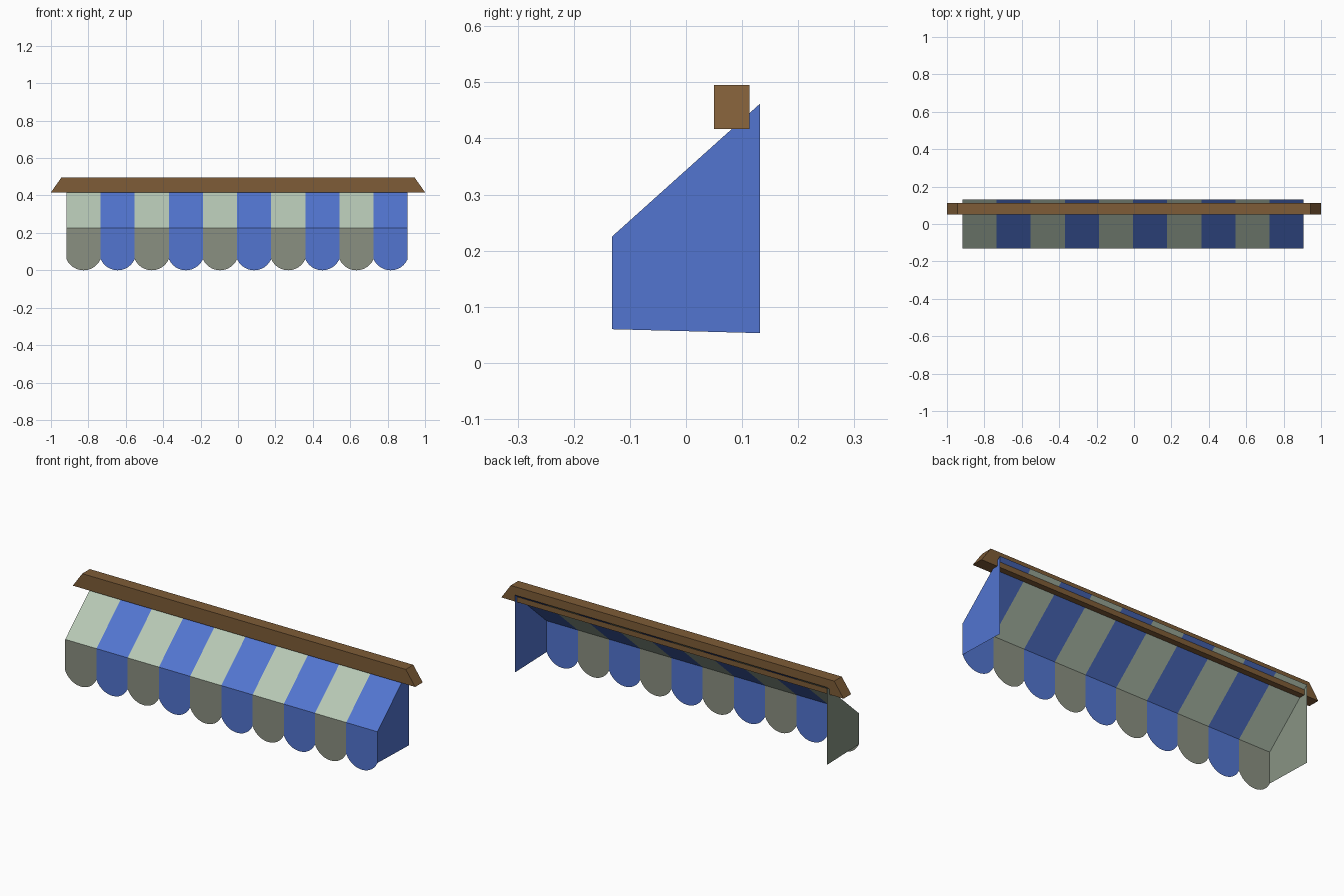
import bpy
import bmesh
import math

cube = bpy.data.objects.get("Cube")
if cube:
    bpy.data.objects.remove(cube, do_unlink=True)


def material(name, *rgb):
    """Flat material from 0-255 display colour."""
    lin = [((c / 255 + 0.055) / 1.055) ** 2.4 for c in rgb] + [1]
    m = bpy.data.materials.new(name)
    m.use_nodes = True
    m.diffuse_color = lin
    bsdf = next(n for n in m.node_tree.nodes if n.type == "BSDF_PRINCIPLED")
    bsdf.inputs["Base Color"].default_value = lin
    return m


BLUE = material("blue canvas", 82, 117, 208)
PALE = material("pale green canvas", 183, 200, 181)
GREY = material("grey valance canvas", 138, 144, 129)
SIDE_GREY = material("grey green side canvas", 136, 148, 132)
WOOD = material("brown wood", 126, 92, 55)


def build(name, polygons, mats):
    """Mesh from point loops; materials alternate from face to face."""
    bm = bmesh.new()
    for i, loop in enumerate(polygons):
        face = bm.faces.new([bm.verts.new(p) for p in loop])
        face.material_index = i % len(mats)
    bmesh.ops.remove_doubles(bm, verts=bm.verts, dist=0.0001)
    mesh = bpy.data.meshes.new(name)
    bm.to_mesh(mesh)
    bm.free()
    for m in mats:
        mesh.materials.append(m)
    obj = bpy.data.objects.new(name, mesh)
    bpy.context.collection.objects.link(obj)
    return obj


STRIPES = 10
X0, X1 = -0.917, 0.907
FRONT, BACK = -0.132, 0.132
EAVE, RIDGE, HEM = 0.225, 0.462, 0.06
STEP = (X1 - X0) / STRIPES
edges = [X0 + i * STEP for i in range(STRIPES + 1)]
spans = list(zip(edges, edges[1:]))

# Sloping striped canvas
build("canvas_slope",
      [[(a, FRONT, EAVE), (b, FRONT, EAVE), (b, BACK, RIDGE), (a, BACK, RIDGE)]
       for a, b in spans], [PALE, BLUE])

# Hanging valance with one rounded scallop per stripe
half = STEP / 2
radius = (half ** 2 + HEM ** 2) / (2 * HEM)
sweep = math.asin(half / radius)


def scallop(a, b, segments=12):
    mid = (a + b) / 2
    angles = [sweep * (2 * i / segments - 1) for i in range(segments + 1)]
    arc = [(mid + radius * math.sin(t), FRONT, radius * (1 - math.cos(t)))
           for t in angles]
    return arc + [(b, FRONT, EAVE), (a, FRONT, EAVE)]


build("scalloped_valance", [scallop(a, b) for a, b in spans], [GREY, BLUE])

# End panels
profile = [(FRONT, HEM), (BACK, 0.053), (BACK, RIDGE), (FRONT, EAVE)]
build("left_side_panel", [[(X1, y, z) for y, z in profile]], [BLUE])
build("right_side_panel", [[(X0, y, z) for y, z in reversed(profile)]], [SIDE_GREY])

# Wooden top beam with slanted ends
bpy.ops.mesh.primitive_cube_add(size=1, location=(0, 0.0815, 0.456))
beam = bpy.context.object
beam.name = "top_beam"
for v in beam.data.vertices:
    reach = 0.945 if v.co.z > 0 else 1.0
    v.co = (math.copysign(reach, v.co.x), v.co.y * 0.063, v.co.z * 0.078)
beam.data.materials.append(WOOD)
